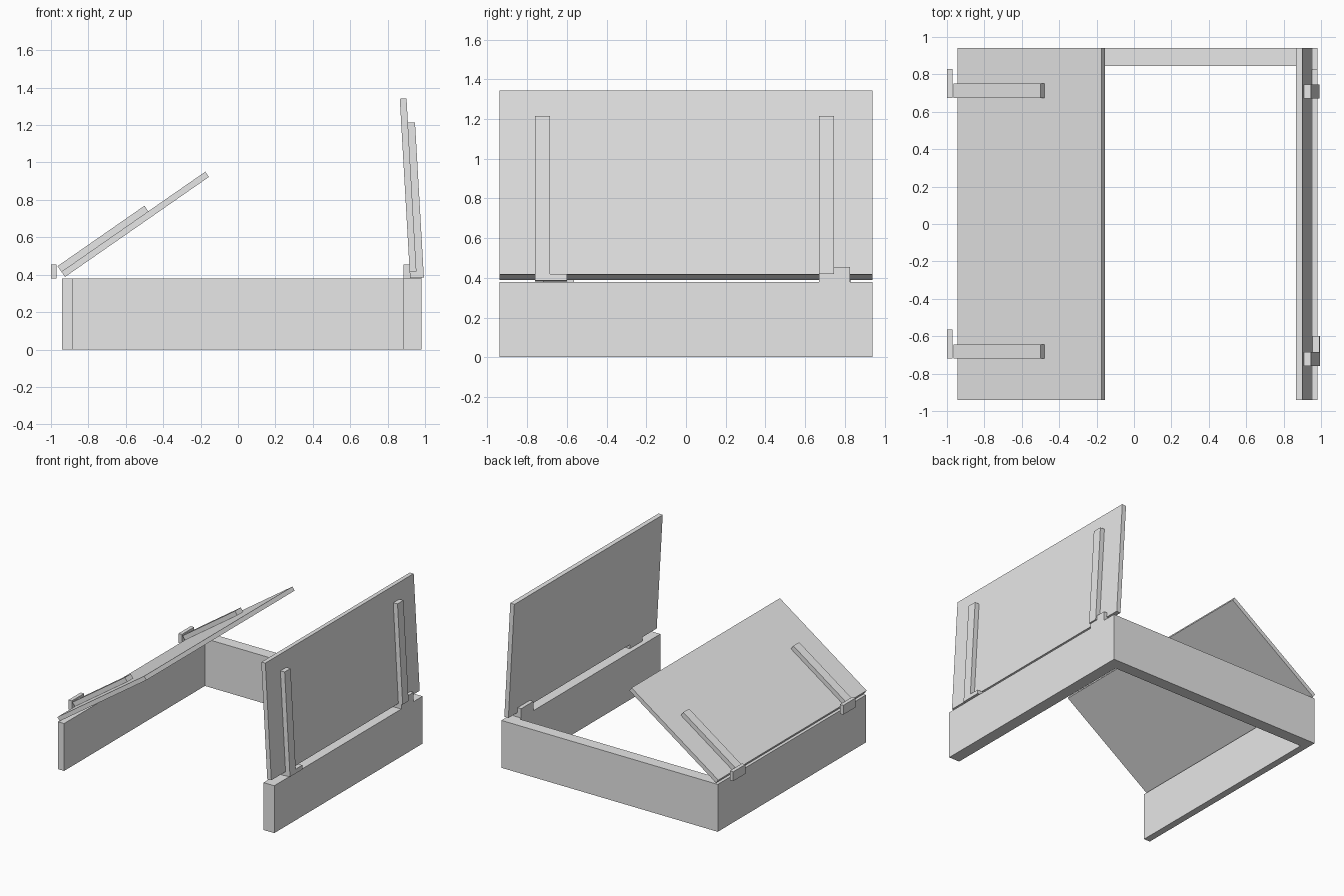
import bpy, bmesh, math
from mathutils import Vector

cube = bpy.data.objects.get("Cube")
if cube:
    bpy.data.objects.remove(cube, do_unlink=True)

grey = bpy.data.materials.new("plain grey")
grey.use_nodes = True
grey.diffuse_color = (0.8, 0.8, 0.8, 1)
grey.node_tree.nodes["Principled BSDF"].inputs["Base Color"].default_value = (0.8, 0.8, 0.8, 1)


def prism(name, profile, y0, y1):
    """Extrude an x-z profile from y0 to y1."""
    bm = bmesh.new()
    face = bm.faces.new([bm.verts.new((x, y0, z)) for x, z in profile])
    ext = bmesh.ops.extrude_face_region(bm, geom=[face])
    verts = [v for v in ext["geom"] if isinstance(v, bmesh.types.BMVert)]
    bmesh.ops.translate(bm, verts=verts, vec=(0, y1 - y0, 0))
    bmesh.ops.recalc_face_normals(bm, faces=bm.faces)
    mesh = bpy.data.meshes.new(name)
    bm.to_mesh(mesh)
    bm.free()
    mesh.materials.append(grey)
    obj = bpy.data.objects.new(name, mesh)
    bpy.context.collection.objects.link(obj)
    return obj


def box(name, x, y, z):
    prism(name, [(x[0], z[0]), (x[1], z[0]), (x[1], z[1]), (x[0], z[1])], *y)


def tilted(name, foot, tip, along, out, y, side):
    """Box in a lid's frame: along its slope, and out from its inner face."""
    a = Vector(foot)
    u = (Vector(tip) - a).normalized()
    n = Vector((u.y, -u.x)) * side
    pts = [a + u * s + n * t for s, t in
           ((along[0], out[0]), (along[1], out[0]), (along[1], out[1]), (along[0], out[1]))]
    prism(name, pts, *y)


DEPTH = (-0.94, 0.94)
WALL = (0, 0.38)

# Three-sided frame, open at the front
box("left_wall", (0.885, 0.98), DEPTH, WALL)
box("right_wall", (-0.94, -0.885), DEPTH, WALL)
box("back_wall", (-0.885, 0.885), (0.845, 0.94), WALL)

# Steep lid with its two hinge straps
steep = ((0.918, 0.415), (0.865, 1.34))
tilted("steep_lid", *steep, (0, 0.927), (0, 0.036), DEPTH, 1)
for name, y in (("front", -0.76), ("back", 0.67)):
    tilted(f"steep_strap_{name}", *steep, (0, 0.797), (0.036, 0.074), (y, y + 0.075), 1)
tilted("steep_strap_foot", *steep, (-0.033, 0), (0, 0.074), (-0.76, -0.6), 1)
box("steep_hinge_block", (0.885, 0.98), (0.67, 0.825), (0.38, 0.455))

# Shallow lid with its two hinge straps and separate hinge plates
shallow = ((-0.925, 0.388), (-0.155, 0.923))
tilted("shallow_lid", *shallow, (0, 0.937), (0, 0.034), DEPTH, -1)
for name, y in (("front", -0.72), ("back", 0.675)):
    tilted(f"shallow_strap_{name}", *shallow, (0, 0.566), (0.034, 0.07), (y, y + 0.075), -1)
    box(f"shallow_hinge_plate_{name}", (-1.0, -0.97), (y, y + 0.155), (0.38, 0.455))
